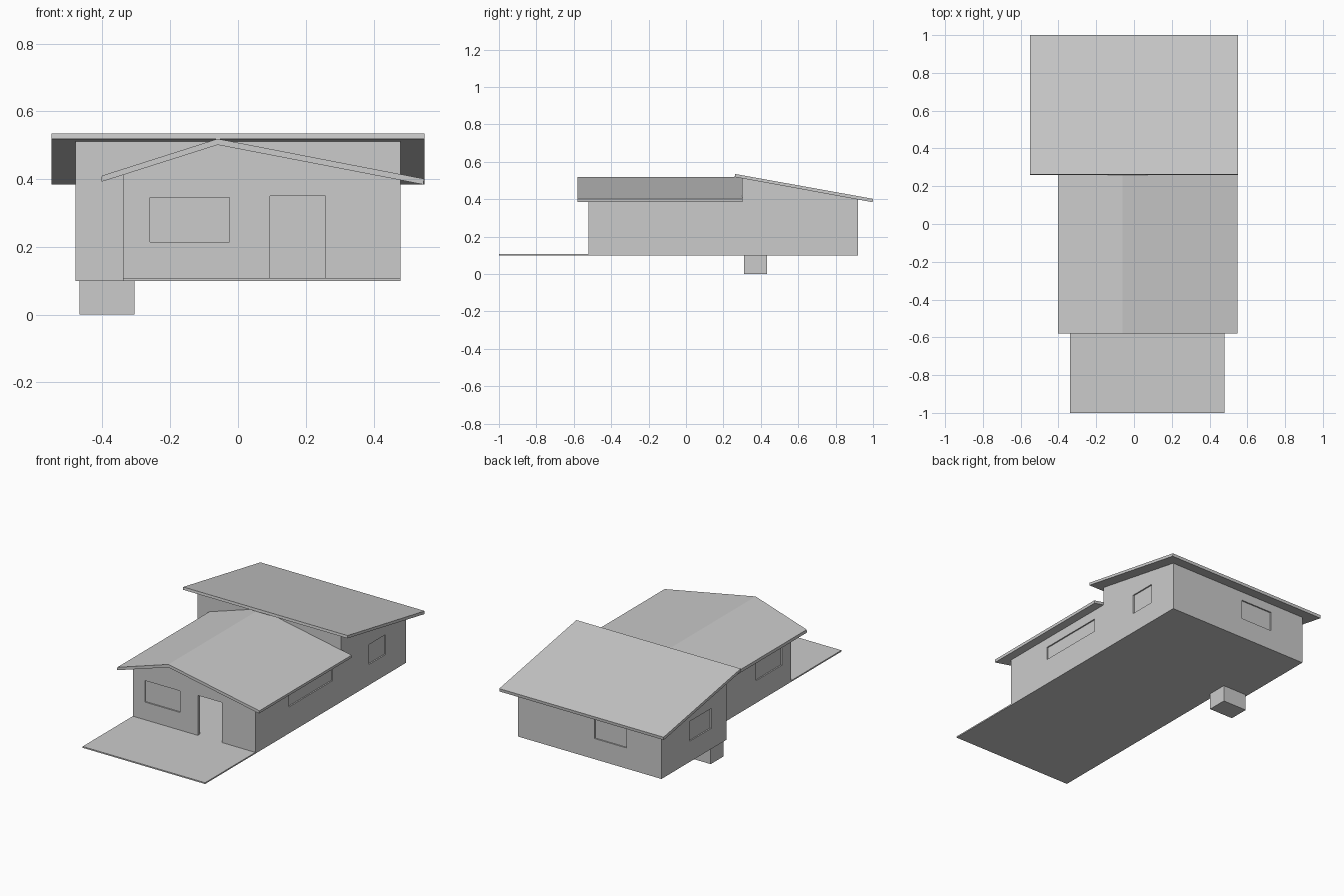
import bpy, bmesh
from mathutils import Vector

if "Cube" in bpy.data.objects:
    bpy.data.objects.remove(bpy.data.objects["Cube"])


def prism(name, profile, lo, hi, axis):
    """Extrude a profile along 'x' (points are y, z) or 'y' (points are x, z)."""
    bm = bmesh.new()
    place = (lambda p: (lo, p[0], p[1])) if axis == 'x' else (lambda p: (p[0], lo, p[1]))
    face = bm.faces.new([bm.verts.new(place(p)) for p in profile])
    ext = bmesh.ops.extrude_face_region(bm, geom=[face])
    move = Vector((hi - lo, 0, 0)) if axis == 'x' else Vector((0, hi - lo, 0))
    bmesh.ops.translate(bm, vec=move,
                        verts=[g for g in ext['geom'] if isinstance(g, bmesh.types.BMVert)])
    bmesh.ops.recalc_face_normals(bm, faces=bm.faces)
    mesh = bpy.data.meshes.new(name)
    bm.to_mesh(mesh)
    bm.free()
    obj = bpy.data.objects.new(name, mesh)
    bpy.context.collection.objects.link(obj)
    return obj


def box(name, x, y, z):
    return prism(name, [(x[0], z[0]), (x[1], z[0]), (x[1], z[1]), (x[0], z[1])], y[0], y[1], 'y')


def cut(body, cutter):
    cutter.hide_render = True
    cutter.hide_set(True)
    cutter.display_type = 'WIRE'
    mod = body.modifiers.new(cutter.name, 'BOOLEAN')
    mod.operation = 'DIFFERENCE'
    mod.solver = 'EXACT'
    mod.object = cutter


# Front wing: gabled walls, hollow behind the open doorway
front_wing = prism('front_wing_walls',
                   [(-.34, .10), (.48, .10), (.48, .398), (-.06, .502), (-.34, .412)],
                   -.52, .30, 'y')
cut(front_wing, prism('front_room_cutter',
                      [(-.318, .108), (.458, .108), (.458, .385), (-.06, .485), (-.318, .40)],
                      -.498, .28, 'y'))
cut(front_wing, box('door_cutter', (.095, .258), (-.56, -.48), (.108, .35)))

# Rear wing: walls rising towards the middle of the house
rear_wing = prism('rear_wing_walls',
                  [(.30, .10), (.92, .10), (.92, .40), (.30, .513)], -.48, .48, 'x')

# Shallow window recesses
D = .008
windows = [
    (front_wing, 'front_window', (-.26, -.025), (-.56, -.52 + D), (.215, .345)),
    (front_wing, 'right_long_window', (.48 - D, .52), (-.20, .22), (.26, .34)),
    (front_wing, 'left_window', (-.38, -.34 + D), (-.43, -.185), (.235, .345)),
    (rear_wing, 'right_rear_window', (.48 - D, .52), (.565, .725), (.225, .345)),
    (rear_wing, 'left_rear_window', (-.52, -.48 + D), (.444, .653), (.225, .345)),
    (rear_wing, 'back_window', (-.247, -.032), (.92 - D, .96), (.225, .345)),
]
for body, name, x, y, z in windows:
    cut(body, box(name + '_cutter', x, y, z))

# Roofs
prism('front_gable_roof',
      [(-.403, .392), (-.06, .501), (.547, .384), (.549, .401), (-.06, .519), (-.402, .410)],
      -.58, .302, 'y')
prism('rear_shed_roof',
      [(.26, .519), (.998, .384), (1.0, .402), (.262, .535)], -.55, .55, 'x')

# Porch slab and the block under the rear wing
box('porch_slab', (-.34, .48), (-1.0, -.52), (.10, .108))
box('foundation_block', (-.468, -.306), (.31, .432), (0, .10))
